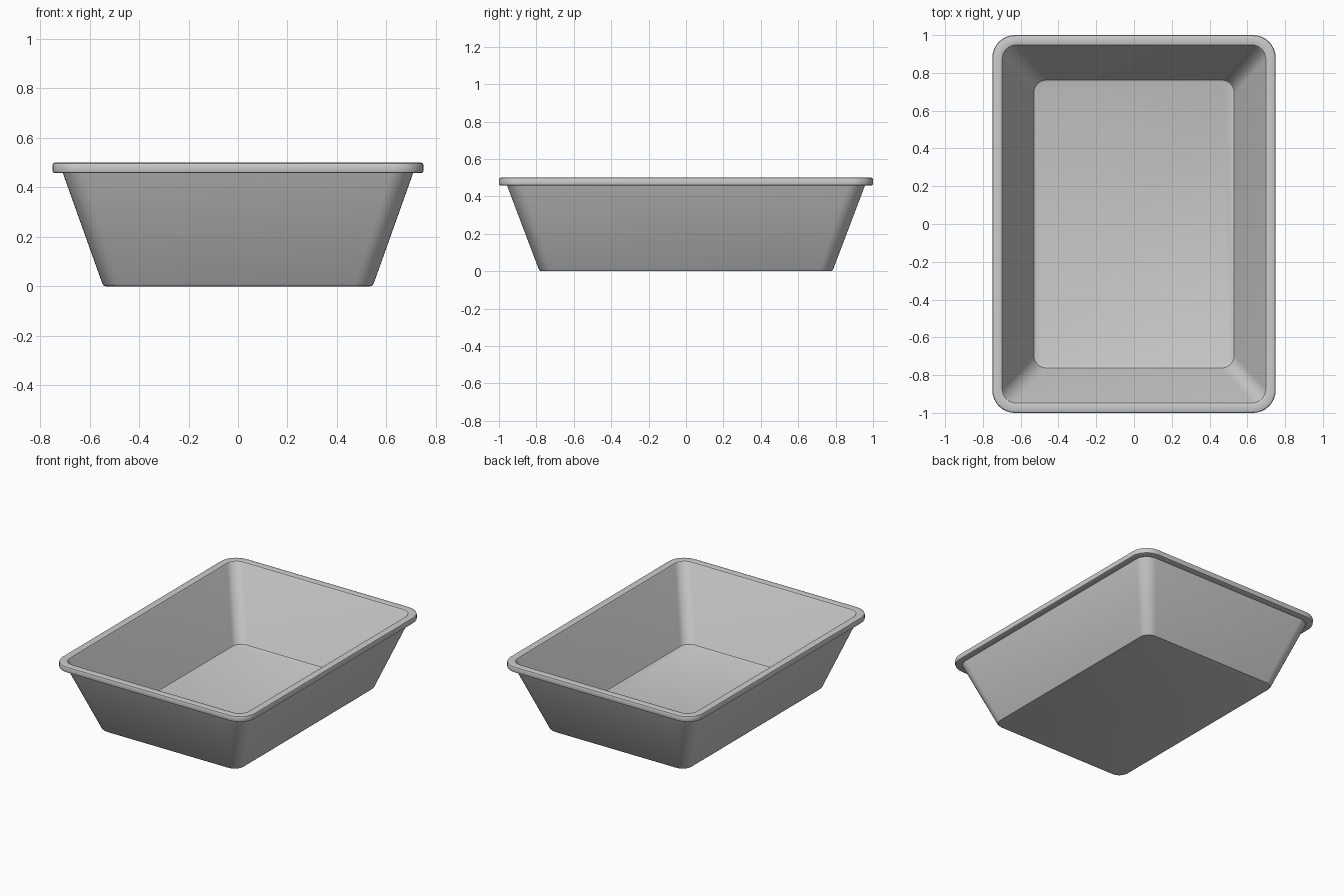
import bpy, bmesh
from math import cos, sin, pi, radians

if "Cube" in bpy.data.objects:
    bpy.data.objects.remove(bpy.data.objects["Cube"])

SEG = 8  # steps per rounded corner


def rounded_ring(bm, hx, hy, r, z):
    """Closed rounded-rectangle loop of vertices."""
    ring = []
    for q, (sx, sy) in enumerate([(1, 1), (-1, 1), (-1, -1), (1, -1)]):
        for i in range(SEG + 1):
            a = (q + i / SEG) * pi / 2
            ring.append(bm.verts.new((sx * (hx - r) + r * cos(a),
                                      sy * (hy - r) + r * sin(a), z)))
    return ring


# Section from underside, up the outer wall, over the rim, down to the floor:
# half width, half depth, corner radius, height
profile = [
    (0.533, 0.772, 0.065, 0.0),
    (0.541, 0.780, 0.070, 0.002),
    (0.548, 0.787, 0.075, 0.010),
    (0.708, 0.957, 0.090, 0.458),
    (0.742, 0.992, 0.112, 0.458),
    (0.748, 0.998, 0.118, 0.461),
    (0.750, 1.000, 0.120, 0.467),
    (0.750, 1.000, 0.120, 0.490),
    (0.747, 0.997, 0.117, 0.497),
    (0.740, 0.990, 0.110, 0.500),
    (0.706, 0.956, 0.080, 0.500),
    (0.698, 0.948, 0.075, 0.497),
    (0.692, 0.941, 0.072, 0.487),
    (0.535, 0.768, 0.070, 0.036),
    (0.530, 0.762, 0.066, 0.026),
    (0.521, 0.753, 0.060, 0.022),
]

# Loft the tray
bm = bmesh.new()
rings = [rounded_ring(bm, *p) for p in profile]
n = len(rings[0])
for a, b in zip(rings, rings[1:]):
    for i in range(n):
        j = (i + 1) % n
        bm.faces.new((a[i], a[j], b[j], b[i]))

# Underside and inner floor
bm.faces.new(rings[0][::-1])
bm.faces.new(rings[-1])
bmesh.ops.recalc_face_normals(bm, faces=bm.faces)

mesh = bpy.data.meshes.new("tray")
bm.to_mesh(mesh)
bm.free()
tray = bpy.data.objects.new("tray", mesh)
bpy.context.collection.objects.link(tray)

# Smooth corners, crisp edges
bpy.context.view_layer.objects.active = tray
tray.select_set(True)
bpy.ops.object.shade_smooth_by_angle(angle=radians(30))
